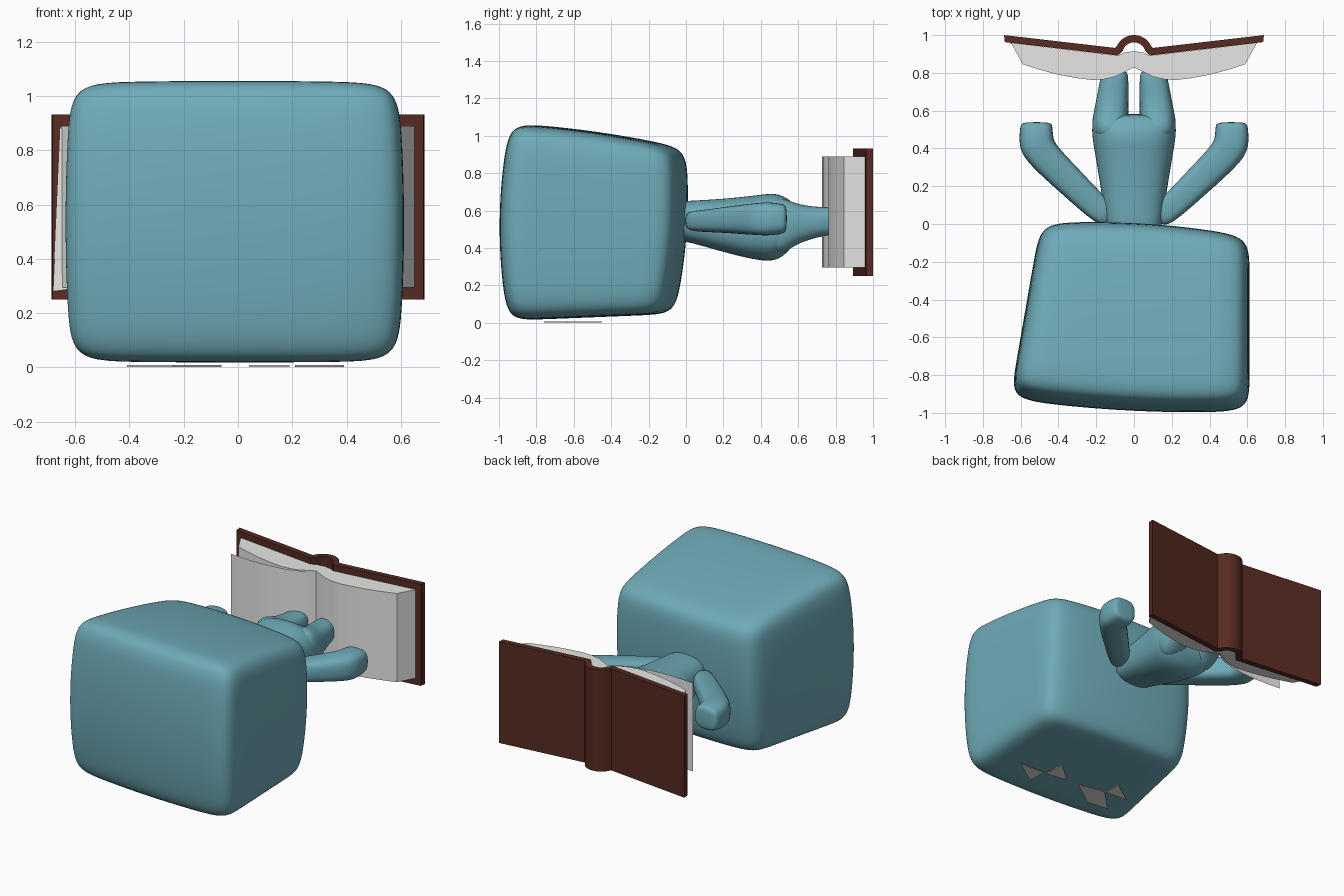
import bpy, bmesh, math
from mathutils import Vector

if "Cube" in bpy.data.objects:
    bpy.data.objects.remove(bpy.data.objects["Cube"])


def material(name, rgb):
    m = bpy.data.materials.new(name)
    m.diffuse_color = (*rgb, 1)
    m.use_nodes = True
    m.node_tree.nodes["Principled BSDF"].inputs["Base Color"].default_value = m.diffuse_color
    return m


TEAL = material("teal", (0.157, 0.405, 0.475))
BROWN = material("dark brown", (0.095, 0.024, 0.015))
PAPER = material("paper white", (0.88, 0.88, 0.87))
BLUSH = material("pale pink", (0.85, 0.79, 0.76))


def finish(bm, name, mat, angle=35, subsurf=0):
    bmesh.ops.recalc_face_normals(bm, faces=bm.faces)
    me = bpy.data.meshes.new(name)
    bm.to_mesh(me)
    bm.free()
    ob = bpy.data.objects.new(name, me)
    bpy.context.collection.objects.link(ob)
    me.materials.append(mat)
    if subsurf:
        ob.modifiers.new("smooth", "SUBSURF").levels = subsurf
        ob.modifiers["smooth"].render_levels = subsurf
    bpy.ops.object.select_all(action='DESELECT')
    bpy.context.view_layer.objects.active = ob
    ob.select_set(True)
    if subsurf:
        me.polygons.foreach_set("use_smooth", [True] * len(me.polygons))
    else:
        bpy.ops.object.shade_smooth_by_angle(angle=math.radians(angle))
    return ob


def prism(name, outlines, z0, z1, mat):
    """Extrude flat xy outlines from z0 to z1."""
    bm = bmesh.new()
    for pts in outlines:
        face = bm.faces.new([bm.verts.new((x, y, z0)) for x, y in pts])
        ext = bmesh.ops.extrude_face_region(bm, geom=[face])
        for v in ext["geom"]:
            if isinstance(v, bmesh.types.BMVert):
                v.co.z = z1
    return finish(bm, name, mat)


def loft(name, rings, mat, n=16, power=2.5):
    """Skin rounded sections, each (left xy, right xy, bottom z, top z)."""
    bm = bmesh.new()
    loops = []
    for (lx, ly), (rx, ry), z0, z1 in rings:
        mid = Vector(((lx + rx) / 2, (ly + ry) / 2, (z0 + z1) / 2))
        half = Vector(((rx - lx) / 2, (ry - ly) / 2, 0))
        loop = []
        for i in range(n):
            a = 2 * math.pi * i / n
            c, s = math.cos(a), math.sin(a)
            u = math.copysign(abs(c) ** (2 / power), c)
            w = math.copysign(abs(s) ** (2 / power), s)
            loop.append(bm.verts.new(mid + half * u + Vector((0, 0, w * (z1 - z0) / 2))))
        loops.append(loop)
    for a, b in zip(loops, loops[1:]):
        for i in range(n):
            j = (i + 1) % n
            bm.faces.new((a[i], a[j], b[j], b[i]))
    bm.faces.new(loops[0])
    bm.faces.new(loops[-1])
    return finish(bm, name, mat, subsurf=2)


# Head: pillow-like cube, uneven corners and bulging sides
def head_point(u, v, w):
    def mix(a, b, t):
        return a + (b - a) * (t + 1) / 2
    bu, bv, bw = 1 - u * u, 1 - v * v, 1 - w * w
    x = mix(mix(-0.635, -0.475, v), 0.59, u) + 0.022 * u * bw
    front = mix(-0.875, -0.94, u) - 0.03 * bu - 0.05 * bw + 0.005 * w
    back = mix(-0.04, -0.11, u) + 0.035 * bu + 0.035 * bw + 0.03 * w
    top = mix(1.058, 0.925, v) + 0.02 * bv + 0.008 * bu
    bottom = mix(0.017, 0.052, v) - 0.005 * bu
    return Vector((x, mix(front, back, v), mix(bottom, top, w)))


bm = bmesh.new()
bmesh.ops.create_cube(bm, size=2)
bmesh.ops.subdivide_edges(bm, edges=bm.edges[:], cuts=27, use_grid_fill=True)
for vert in bm.verts:
    p = Vector([math.sin(c * math.pi / 2) for c in vert.co])
    vert.co = head_point(*(p / sum(abs(c) ** 11 for c in p) ** (1 / 11)))
finish(bm, "head", TEAL, 80)

# Painted marks under the head: two pairs of bow-shaped eyes
prism("eye_marks", [
    [(0.39, -0.64), (0.21, -0.63), (0.21, -0.76)],
    [(0.19, -0.63), (0.18, -0.48), (0.04, -0.61)],
    [(-0.06, -0.61), (-0.24, -0.57), (-0.39, -0.72), (-0.24, -0.74)],
    [(-0.25, -0.57), (-0.25, -0.45), (-0.41, -0.56)],
], 0.002, 0.008, BLUSH)

# Torso: widens from the neck to the hips
torso = [(-0.06, 0.14, 0.44, 0.65), (0.02, 0.155, 0.43, 0.655), (0.2, 0.18, 0.375, 0.665),
         (0.38, 0.212, 0.33, 0.685), (0.48, 0.228, 0.325, 0.70), (0.54, 0.225, 0.37, 0.67),
         (0.585, 0.195, 0.43, 0.635)]
loft("torso", [((-w, y), (w, y), a, b) for y, w, a, b in torso], TEAL)

# Legs and arms, one per side
leg = [(0.44, 0.03, 0.21, 0.37, 0.66), (0.52, 0.03, 0.228, 0.365, 0.672),
       (0.59, 0.028, 0.215, 0.42, 0.638), (0.68, 0.028, 0.197, 0.45, 0.622),
       (0.77, 0.028, 0.18, 0.47, 0.62), (0.82, 0.035, 0.165, 0.475, 0.61)]
arm = [((0.07, 0.07), (0.15, -0.03), 0.49, 0.60), ((0.165, 0.155), (0.25, 0.04), 0.485, 0.603),
       ((0.285, 0.285), (0.39, 0.165), 0.48, 0.622), ((0.415, 0.42), (0.593, 0.345), 0.467, 0.643),
       ((0.428, 0.46), (0.61, 0.43), 0.465, 0.647), ((0.43, 0.52), (0.605, 0.52), 0.475, 0.637),
       ((0.44, 0.54), (0.592, 0.54), 0.49, 0.625)]
for side, s in (("left", -1), ("right", 1)):
    loft(side + "_leg", [((s * i, y), (s * o, y), a, b) for y, i, o, a, b in leg], TEAL)
    loft(side + "_arm", [((s * l[0], l[1]), (s * r[0], r[1]), a, b)
                         for l, r, a, b in arm], TEAL, power=3)


# Open book: outlines drawn for the right half and mirrored
def mirrored(half):
    return half + [(-x, y) for x, y in reversed(half) if abs(x) > 1e-6]


def arch(radius, start, end=90, steps=8):
    angles = [math.radians(start + (end - start) * i / steps) for i in range(steps + 1)]
    return [(radius * math.cos(a), 0.90 + radius * math.sin(a)) for a in angles]


outer = mirrored([(0.688, 1.0), (0.10, 0.932)] + arch(0.10, 26))
inner = mirrored([(0.684, 0.963), (0.085, 0.892)] + arch(0.062, 15))
prism("book_cover", [outer + inner[::-1]], 0.25, 0.932, BROWN)

page_front = [(0.65, 0.957), (0.588, 0.845), (0.50, 0.817), (0.40, 0.79), (0.30, 0.772),
              (0.22, 0.762), (0.16, 0.766), (0.10, 0.78), (0.05, 0.805), (0, 0.83)]
page_back = [(0.645, 0.958), (0.085, 0.891), (0.05, 0.908), (0, 0.915)]
prism("pages", [mirrored(page_front) + mirrored(page_back)[::-1]], 0.295, 0.89, PAPER)


def sheet(name, pairs):
    """Thin paper strip through pairs of (top, bottom) points."""
    bm = bmesh.new()
    rows = [[bm.verts.new(p) for p in pair] for pair in pairs]
    for a, b in zip(rows, rows[1:]):
        bm.faces.new((a[0], a[1], b[1], b[0]))
    finish(bm, name, PAPER)


# Loose page standing off the left half, and a skewed endpaper behind it
turned = [(-0.57, 0.738), (-0.48, 0.731), (-0.38, 0.728), (-0.28, 0.732),
          (-0.18, 0.745), (-0.10, 0.768), (-0.04, 0.80), (0, 0.829)]
sheet("loose_page", [((x, y, 0.889), (x, y, 0.295)) for x, y in turned])
sheet("endpaper", [((-0.655, 0.955, 0.885), (-0.682, 0.957, 0.28)),
                   ((-0.56, 0.943, 0.885), (-0.56, 0.943, 0.296))])
